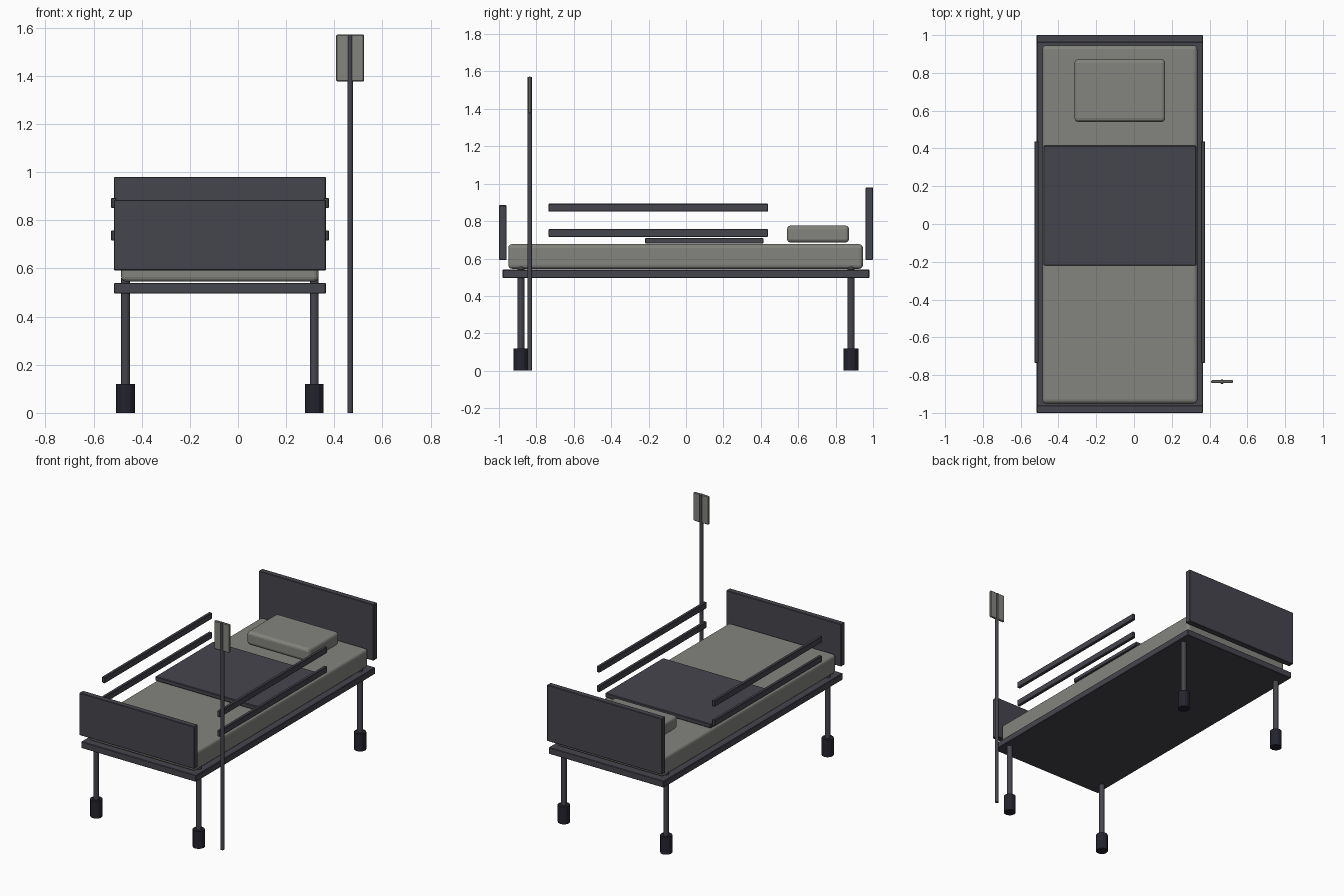
import bpy, math

if "Cube" in bpy.data.objects:
    bpy.data.objects.remove(bpy.data.objects["Cube"])

CX = -0.075  # bed centre line


def material(name, rgb):
    m = bpy.data.materials.new(name)
    m.diffuse_color = (*rgb, 1)
    m.use_nodes = True
    m.node_tree.nodes["Principled BSDF"].inputs["Base Color"].default_value = m.diffuse_color
    return m


DARK = material("dark slate", (0.06, 0.06, 0.075))
LINEN = material("warm grey linen", (0.23, 0.23, 0.21))
RUBBER = material("black rubber", (0.017, 0.017, 0.027))


def box(name, x, y, z, mat, bevel=0.003, segments=1):
    """Bevelled box from (min, max) ranges."""
    bpy.ops.mesh.primitive_cube_add(size=1, location=[sum(r) / 2 for r in (x, y, z)])
    o = bpy.context.object
    o.name = name
    o.scale = [r[1] - r[0] for r in (x, y, z)]
    bpy.ops.object.transform_apply(location=False, rotation=False, scale=True)
    o.data.materials.append(mat)
    b = o.modifiers.new("soft edges", 'BEVEL')
    b.width, b.segments = bevel, segments
    return o


def tube(name, x, y, z, radius, sides, mat):
    """Upright cylinder."""
    bpy.ops.mesh.primitive_cylinder_add(vertices=sides, radius=radius, depth=z[1] - z[0],
                                        location=(x, y, sum(z) / 2))
    o = bpy.context.object
    o.name = name
    o.data.materials.append(mat)
    return o


def span(half):
    return (CX - half, CX + half)


# Frame and end boards
box("bed_frame", span(0.44), (-0.98, 0.98), (0.495, 0.54), DARK)
box("headboard", span(0.44), (0.96, 1.0), (0.592, 0.98), DARK)
box("footboard", span(0.44), (-1.0, -0.96), (0.592, 0.885), DARK)

# Bedding
box("mattress", span(0.41), (-0.95, 0.946), (0.545, 0.677), LINEN, 0.02, 3)
box("blanket", span(0.405), (-0.22, 0.415), (0.68, 0.71), DARK, 0.004)
box("pillow", span(0.24), (0.54, 0.872), (0.685, 0.776), LINEN, 0.02, 3)

# Side rails, legs and casters
for side, s in (("left", -1), ("right", 1)):
    rx = CX + s * 0.441
    for level, z in (("lower", 0.715), ("upper", 0.85)):
        box(f"{side}_{level}_rail", (rx - 0.011, rx + 0.011), (-0.735, 0.438), (z, z + 0.043), DARK)
    for end, y in (("front", -0.882), ("back", 0.882)):
        lx = CX + s * 0.392
        tube(f"{end}_{side}_leg", lx, y, (0.1, 0.56), 0.018, 12, DARK)
        tube(f"{end}_{side}_caster", lx, y, (0, 0.12), 0.039, 12, RUBBER)

# Drip stand
tube("drip_pole", 0.466, -0.835, (0, 1.57), 0.012, 12, DARK)
box("drip_bag", (0.408, 0.524), (-0.843, -0.827), (1.376, 1.572), LINEN, 0.004)
